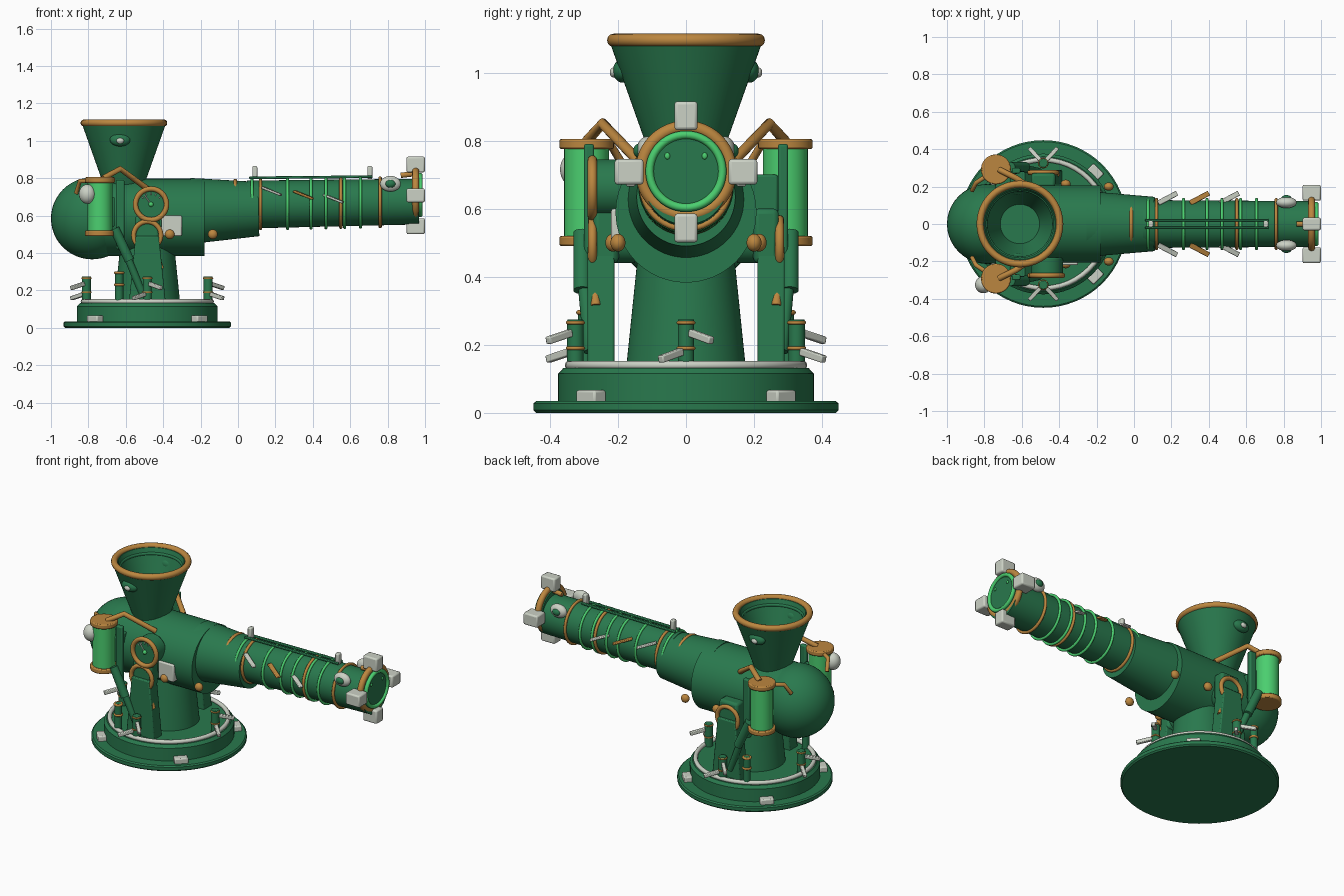
import bpy, bmesh, math
from mathutils import Vector

if "Cube" in bpy.data.objects:
    bpy.data.objects.remove(bpy.data.objects["Cube"])

def material(name, rgb):
    m = bpy.data.materials.new(name)
    m.diffuse_color = (*rgb, 1)
    m.use_nodes = True
    m.node_tree.nodes["Principled BSDF"].inputs["Base Color"].default_value = m.diffuse_color
    return m

GREEN = material("green_paint", (0.022, 0.19, 0.075))
BRIGHT = material("bright_green", (0.07, 0.62, 0.16))
COPPER = material("copper", (0.5, 0.24, 0.05))
WHITE = material("white_enamel", (0.6, 0.64, 0.56))
CX = -0.485  # turntable centre
X, Y, Z = Vector((1, 0, 0)), Vector((0, 1, 0)), Vector((0, 0, 1))

def finish(o, name, mat, bevel=0):
    o.name = name
    o.data.materials.append(mat)
    if bevel:
        b = o.modifiers.new("bevel", "BEVEL")
        b.width, b.segments = bevel, 2
    bpy.ops.object.shade_smooth_by_angle(angle=math.radians(35))
    return o

def aim(o, axis):
    o.rotation_mode = "QUATERNION"
    o.rotation_quaternion = Vector((0, 0, 1)).rotation_difference(Vector(axis).normalized())

def rod(name, a, b, r, mat, r2=None, bevel=0, n=40):
    a, b = Vector(a), Vector(b)
    bpy.ops.mesh.primitive_cone_add(vertices=n, radius1=r, radius2=r if r2 is None else r2,
                                    depth=(b - a).length, location=(a + b) / 2)
    o = bpy.context.object
    aim(o, b - a)
    return finish(o, name, mat, bevel)

def ring(name, c, axis, R, r, mat):
    bpy.ops.mesh.primitive_torus_add(location=c, major_radius=R, minor_radius=r,
                                     major_segments=48, minor_segments=12)
    o = bpy.context.object
    aim(o, axis)
    return finish(o, name, mat)

def ball(name, c, size, mat):
    bpy.ops.mesh.primitive_uv_sphere_add(segments=40, ring_count=24, radius=1, location=c)
    o = bpy.context.object
    o.scale = size
    return finish(o, name, mat)

def box(name, c, size, mat, bevel=0.007, rot=(0, 0, 0)):
    bpy.ops.mesh.primitive_cube_add(size=1, location=c, rotation=rot)
    o = bpy.context.object
    o.scale = size
    bpy.ops.object.transform_apply(location=False, rotation=False, scale=True)
    return finish(o, name, mat, bevel)

def bar(name, a, b, w, h, mat):
    # rectangular bar between two points
    a, b = Vector(a), Vector(b)
    o = box(name, (a + b) / 2, (w, h, (b - a).length), mat, 0.004)
    o.rotation_mode = "QUATERNION"
    o.rotation_quaternion = (b - a).to_track_quat("Z", "Y")
    return o

def lathe(name, x, y, profile, mat, n=64):
    bm = bmesh.new()
    vs = [bm.verts.new((r, 0, z)) for r, z in profile]
    es = [bm.edges.new(p) for p in zip(vs, vs[1:])]
    bmesh.ops.spin(bm, geom=vs + es, axis=(0, 0, 1), cent=(0, 0, 0), steps=n, angle=2 * math.pi)
    bmesh.ops.remove_doubles(bm, verts=bm.verts, dist=1e-5)
    bmesh.ops.recalc_face_normals(bm, faces=bm.faces)
    me = bpy.data.meshes.new(name)
    bm.to_mesh(me)
    o = bpy.data.objects.new(name, me)
    o.location = (x, y, 0)
    bpy.context.collection.objects.link(o)
    bpy.ops.object.select_all(action="DESELECT")
    o.select_set(True)
    bpy.context.view_layer.objects.active = o
    return finish(o, name, mat)

def pipe(name, pts, r, mat):
    cu = bpy.data.curves.new(name, "CURVE")
    cu.dimensions, cu.bevel_depth, cu.bevel_resolution, cu.use_fill_caps = "3D", r, 4, True
    s = cu.splines.new("POLY")
    s.points.add(len(pts) - 1)
    for p, q in zip(s.points, pts):
        p.co = (*q, 1)
    cu.materials.append(mat)
    o = bpy.data.objects.new(name, cu)
    bpy.context.collection.objects.link(o)

# turntable base and pedestal
lathe("base_plate", CX, 0, [(0, 0), (.44, 0), (.448, .008), (.448, .028), (.44, .035), (0, .035)], GREEN)
lathe("turntable", CX, 0, [(0, .03), (.376, .03), (.376, .115), (.36, .132), (0, .132)], GREEN)
ring("turntable_ring", (CX, 0, .14), Z, .343, .013, WHITE)
rod("pedestal", (CX, 0, .12), (CX, 0, .45), .177, GREEN, .143, n=64)
for k in range(4):
    a = math.radians(45 + 90 * k)
    box("base_foot", (CX + .395 * math.cos(a), .395 * math.sin(a), .047), (.05, .08, .04), WHITE, rot=(0, 0, a))

# valve posts with paired levers
for k in range(4):
    a = math.radians(90 * k)
    x, y = CX + .325 * math.cos(a), .325 * math.sin(a)
    rod("valve_post", (x, y, .12), (x, y, .275), .024, GREEN, bevel=.004)
    for z in (.19, .265):
        ring("valve_band", (x, y, z), Z, .023, .005, COPPER)
    for z, s in ((.24, 1), (.185, -1)):
        d = Vector((math.cos(a + s * .75), math.sin(a + s * .75), -.25))
        p = Vector((x, y, z))
        bar("valve_lever", p + d * .02, p + d * .11, .022, .022, WHITE)

# breech body, rear dome, taper and barrel
rod("breech_body", (-.78, 0, .59), (-.18, 0, .59), .207, GREEN, n=64)
ball("rear_dome", (-.78, 0, .585), (.22, .214, .219), GREEN)
rod("barrel_taper", (-.25, 0, .625), (.11, 0, .635), .176, GREEN, .145, n=64)
ring("taper_hoop", (-.015, 0, .667), X, .118, .011, COPPER)
B = lambda x: .66 + (x - .1) * .017  # barrel axis height
rod("barrel", (.05, 0, B(.05)), (.965, 0, B(.965)), .128, GREEN, .122, n=64)
for x in (.12, .55, .76):
    ring("barrel_band", (x, 0, B(x)), X, .13, .009, COPPER)
for x in (.075, .265, .39, .47, .57, .655):
    ring("barrel_coil", (x, 0, B(x)), X, .132, .008, BRIGHT)

# muzzle
rod("muzzle_face", (.93, 0, .71), (.975, 0, .71), .115, GREEN)
ring("muzzle_hoop", (.95, 0, .71), X, .13, .019, COPPER)
ring("muzzle_lip", (.975, 0, .71), X, .107, .012, BRIGHT)
for dy, dz, w, h in ((0, .165, .068, .085), (0, -.165, .068, .085), (.167, 0, .085, .075), (-.167, 0, .085, .075)):
    box("muzzle_block", (.95, dy, .708 + dz), (.098, w, h), WHITE, .009)
rod("muzzle_pin", (.87, 0, .815), (.95, 0, .825), .014, COPPER)

# top rail
for y in (-.02, .02):
    bar("top_rail", (.06, y, .802), (.72, y, .808), .014, .014, GREEN)
for x in (.09, .705):
    box("rail_post", (x, 0, .83), (.026, .035, .07), WHITE)

# loading hopper, open at the top
lathe("hopper", -.61, 0, [(.1, .74), (.226, 1.095), (.19, 1.095), (.105, .86), (0, .86)], GREEN)
ring("hopper_rim", (-.61, 0, 1.095), Z, .213, .019, COPPER)
ring("hopper_inner_ring", (-.61, 0, 1.06), Z, .183, .01, GREEN)

# gauge on the front side, with needle
rod("gauge_body", (-.465, -.18, .66), (-.465, -.27, .66), .085, GREEN, bevel=.005)
ring("gauge_rim", (-.465, -.275, .66), Y, .083, .014, COPPER)
ball("gauge_hub", (-.465, -.272, .66), (.013, .013, .013), BRIGHT)
bar("gauge_needle", (-.465, -.272, .66), (-.5, -.272, .71), .006, .006, WHITE)
for k in range(-2, 3):
    s, c = math.sin(k * .45), math.cos(k * .45)
    bar("gauge_tick", (-.465 + .05 * s, -.271, .66 + .05 * c), (-.465 + .065 * s, -.271, .66 + .065 * c), .005, .005, WHITE)
box("side_plate", (-.355, -.2, .545), (.11, .04, .11), WHITE)
ball("tank_light", (-.805, -.325, .715), (.045, .045, .052), WHITE)

# parts repeated on both sides
for s in (-1, 1):
    # pressure tank
    tx, ty = -.738, s * .292
    rod("tank", (tx, ty, .5), (tx, ty, .8), .066, BRIGHT)
    for z in (.49, .775):
        rod("tank_cap", (tx, ty, z), (tx, ty, z + .03), .08, COPPER, bevel=.006)
    box("tank_bracket", (-.63, s * .285, .605), (.045, .03, .37), GREEN)
    box("tank_mount", (-.7, s * .21, .62), (.08, .12, .16), GREEN)
    pipe("tank_pipe", [(-.72, s * .29, .8), (-.63, s * .245, .85), (-.48, s * .14, .74)], .016, COPPER)
    pipe("rear_pipe", [(-.8, s * .25, .785), (-.845, s * .22, .785), (-.865, s * .18, .72)], .012, COPPER)

    # trunnion support, hub, wheel and handle
    o = box("trunnion_support", (CX, s * .25, .305), (.2, .08, .37), GREEN, .006)
    for v in o.data.vertices:
        if v.co.z > 0:
            v.co.x *= .62
    rod("trunnion_hub", (CX, s * .15, .5), (CX, s * .27, .5), .06, GREEN)
    box("trunnion_block", (CX, s * .235, .52), (.13, .075, .16), GREEN, .015)
    ring("trunnion_wheel", (CX, s * .275, .495), Y, .073, .013, COPPER)
    pipe("crank_handle", [(-.46, s * .27, .42), (-.435, s * .27, .38), (-.41, s * .265, .315)], .015, COPPER)
    rod("elevation_strut", (-.66, s * .305, .53), (-.58, s * .305, .36), .026, GREEN)
    rod("elevation_piston", (-.6, s * .3, .4), (-.51, s * .28, .18), .02, GREEN)
    rod("strut_post", (-.635, s * .295, .12), (-.635, s * .295, .3), .022, GREEN)
    for z in (.23, .295):
        ring("strut_post_band", (-.635, s * .295, z), Z, .021, .007, COPPER)

    # body rivets
    for x, y in ((-.365, .215), (-.135, .2)):
        ball("body_rivet", (x, s * y, .5), (.026, .022, .026), COPPER)

    # hopper side knob
    ball("hopper_knob", (-.63, s * .185, 1.005), (.055, .03, .035), GREEN)
    ball("hopper_knob_tip", (-.63, s * .212, 1.0), (.02, .012, .015), WHITE)

    # barrel fins
    for x, z, m in ((.18, .73, WHITE), (.35, .71, COPPER), (.51, .69, WHITE)):
        bar("barrel_fin", (x - .05, s * .112, z + .02), (x + .05, s * .165, z - .02), .028, .012, m)

    # muzzle sight
    ball("sight_shell", (.815, s * .115, .77), (.055, .03, .042), WHITE)
    ball("sight_lens", (.815, s * .135, .77), (.028, .02, .022), GREEN)
    ball("sight_glint", (.978, s * .055, .755), (.006, .008, .01), BRIGHT)
